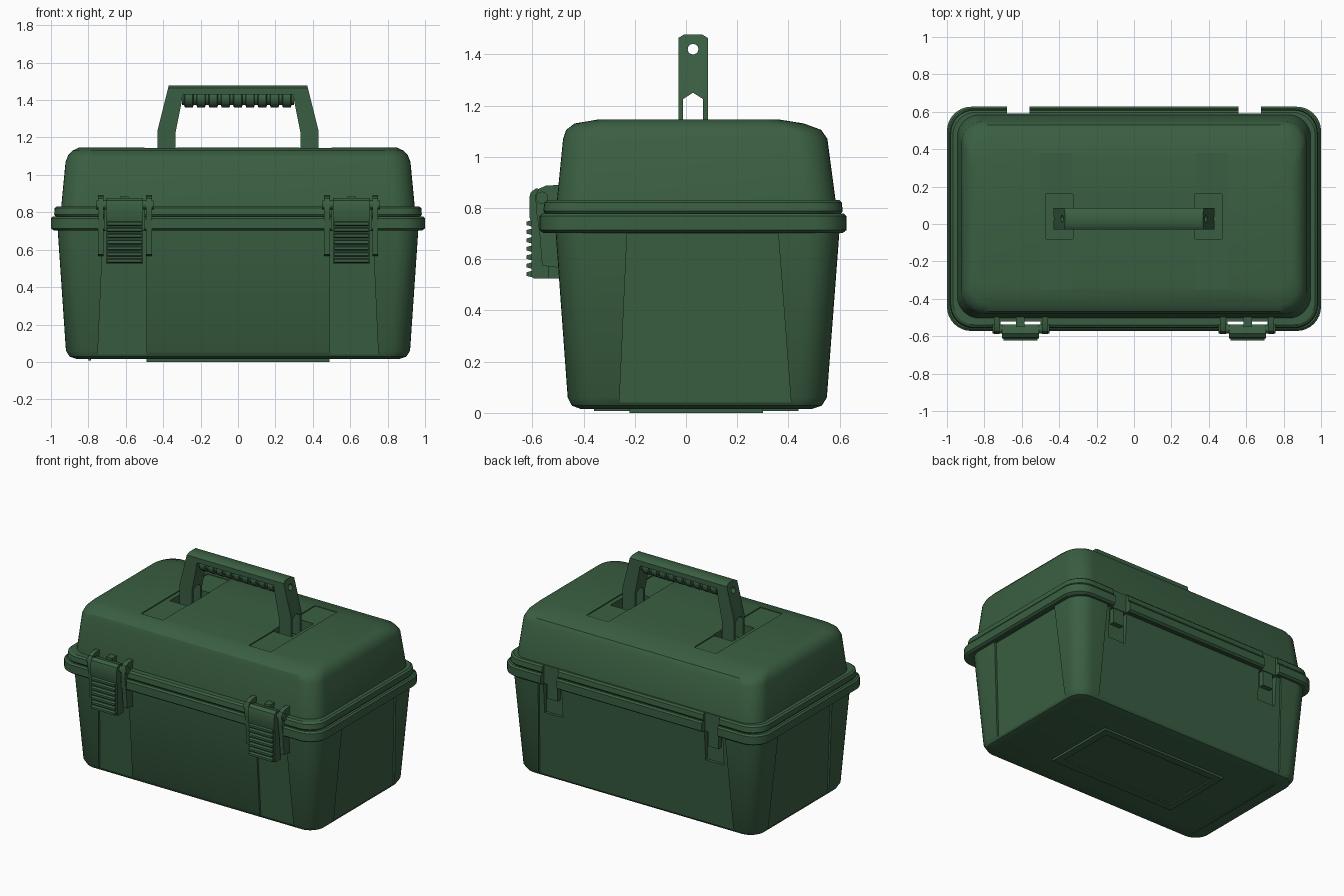
import bpy, bmesh, math
from mathutils import Vector

if "Cube" in bpy.data.objects:
    bpy.data.objects.remove(bpy.data.objects["Cube"])

green = bpy.data.materials.new("dark_green_plastic")
green.diffuse_color = (0.042, 0.114, 0.054, 1)
green.use_nodes = True
green.node_tree.nodes["Principled BSDF"].inputs["Base Color"].default_value = green.diffuse_color


def finish(name, bm):
    bmesh.ops.recalc_face_normals(bm, faces=bm.faces[:])
    me = bpy.data.meshes.new(name)
    bm.to_mesh(me)
    bm.free()
    me.materials.append(green)
    ob = bpy.data.objects.new(name, me)
    bpy.context.collection.objects.link(ob)
    return ob


def smooth(ob, angle=32):
    bpy.ops.object.select_all(action='DESELECT')
    ob.select_set(True)
    bpy.context.view_layer.objects.active = ob
    bpy.ops.object.shade_smooth_by_angle(angle=math.radians(angle))


def bridge(bm, a, b):
    n = len(a)
    for i in range(n):
        bm.faces.new((a[i], a[(i + 1) % n], b[(i + 1) % n], b[i]))


def loft(name, rings, seg=8):
    """Stack of rounded rectangles: (z, half_x, y0, y1, corner_radius)."""
    bm = bmesh.new()
    loops = []
    for z, hx, y0, y1, r in rings:
        loop = []
        for k, (cx, cy) in enumerate(((hx - r, y1 - r), (r - hx, y1 - r), (r - hx, y0 + r), (hx - r, y0 + r))):
            for i in range(seg + 1):
                a = math.pi / 2 * (k + i / seg)
                loop.append(bm.verts.new((cx + r * math.cos(a), cy + r * math.sin(a), z)))
        loops.append(loop)
    for a, b in zip(loops, loops[1:]):
        bridge(bm, a, b)
    bm.faces.new(loops[0])
    bm.faces.new(loops[-1])
    return finish(name, bm)


def extrude(name, pts, axis, a, b):
    """Extrude a profile: (y, z) along x, or (x, z) along y."""
    bm = bmesh.new()
    place = (lambda p, t: (t, p[0], p[1])) if axis == 'x' else (lambda p, t: (p[0], t, p[1]))
    la = [bm.verts.new(place(p, a)) for p in pts]
    lb = [bm.verts.new(place(p, b)) for p in pts]
    bridge(bm, la, lb)
    bm.faces.new(la)
    bm.faces.new(lb)
    return finish(name, bm)


def hull(name, pts):
    bm = bmesh.new()
    for p in pts:
        bm.verts.new(p)
    bmesh.ops.convex_hull(bm, input=bm.verts[:])
    bmesh.ops.dissolve_limit(bm, angle_limit=0.01, verts=bm.verts[:], edges=bm.edges[:])
    return finish(name, bm)


def box(name, x0, x1, y0, y1, z0, z1):
    return extrude(name, [(y0, z0), (y1, z0), (y1, z1), (y0, z1)], 'x', x0, x1)


def circle(cy, cz, r, n=16):
    return [(cy + r * math.cos(2 * math.pi * i / n), cz + r * math.sin(2 * math.pi * i / n)) for i in range(n)]


def cut(ob, cutters):
    for c in cutters:
        c.hide_render = True
        m = ob.modifiers.new("cut", 'BOOLEAN')
        m.operation, m.solver, m.object = 'DIFFERENCE', 'EXACT', c
        bpy.context.view_layer.objects.active = ob
        bpy.ops.object.modifier_apply(modifier=m.name)
        bpy.data.objects.remove(c)


def sx(s, a, b):
    return (a, b) if s > 0 else (-b, -a)


# tapered lower box with shallow wall panels and hinge pockets
body = loft("lower_box", [(0.015, 0.86, -0.41, 0.49, 0.08), (0.028, 0.9, -0.445, 0.53, 0.1),
                          (0.06, 0.92, -0.462, 0.55, 0.11), (0.72, 0.965, -0.51, 0.60, 0.12)])
cutters = []
d = 0.014
for s in (-1, 1):
    cutters.append(hull("front_panel", [(s * x, y, z) for z, w, o in ((0.04, -0.461, 0.75), (0.70, -0.5085, 0.72))
                                        for x in (0.49, o) for y in (w + d, w - 0.1)]))
    cutters.append(hull("side_panel", [(s * x, y, z) for z, w, y0, y1 in ((0.04, 0.919, -0.26, 0.41), (0.70, 0.9636, -0.23, 0.36))
                                       for x in (w - d, w + 0.1) for y in (y0, y1)]))
cutters.append(hull("back_panel", [(x * o, y, z) for z, w, o in ((0.04, 0.5485, 0.75), (0.70, 0.5985, 0.72))
                                   for x in (-1, 1) for y in (w - d, w + 0.1)]))
for s in (-1, 1):
    cutters.append(box("hinge_pocket", *sx(s, 0.55, 0.69), 0.55, 0.8, 0.49, 0.73))
cut(body, cutters)
smooth(body)

# double rim, notched for latches and hinges
rims = [loft("lower_rim", [(0.703, 0.985, -0.558, 0.613, 0.12), (0.714, 1.0, -0.572, 0.627, 0.13),
                           (0.768, 1.0, -0.572, 0.627, 0.13), (0.778, 0.99, -0.562, 0.617, 0.125)]),
        loft("lid_rim", [(0.778, 0.975, -0.55, 0.605, 0.12), (0.788, 0.983, -0.557, 0.612, 0.125),
                         (0.822, 0.98, -0.553, 0.608, 0.125), (0.832, 0.968, -0.54, 0.597, 0.12)])]
for rim in rims:
    cs = []
    for s in (-1, 1):
        cs.append(box("latch_notch", *sx(s, 0.5, 0.715), -0.8, -0.52, 0.6, 0.9))
        cs.append(box("hinge_notch", *sx(s, 0.56, 0.68), 0.59, 0.8, 0.6, 0.9))
    cut(rim, cs)
    smooth(rim)

# domed lid with handle wells and shallow channels
lid = loft("lid", [(0.80, 0.948, -0.507, 0.588, 0.12), (1.07, 0.922, -0.48, 0.552, 0.12),
                   (1.105, 0.908, -0.468, 0.528, 0.125), (1.13, 0.885, -0.435, 0.46, 0.12),
                   (1.146, 0.85, -0.34, 0.36, 0.08)])
cs = []
for s in (-1, 1):
    cs.append(box("channel", *sx(s, 0.33, 0.5), -0.35, 0.38, 1.139, 1.3))
    cs.append(box("well", *sx(s, 0.325, 0.47), -0.08, 0.16, 1.07, 1.3))
cut(lid, cs)
smooth(lid)

# carrying handle with forked legs, chamfered top and a bore
right = [(0.335, 1.08), (0.43, 1.08), (0.43, 1.24), (0.37, 1.478)]
inner = [(0.295, 1.43), (0.305, 1.37), (0.335, 1.22)]
half = inner + right
handle = extrude("handle", half + [(-x, z) for x, z in reversed(half)], 'y', -0.03, 0.085)
cut(handle, [
    extrude("leg_slot", [(-0.012, 1.0), (0.067, 1.0), (0.067, 1.225), (0.0275, 1.25), (-0.012, 1.225)], 'x', -0.6, 0.6),
    extrude("bore", circle(0.0275, 1.42, 0.021, 12), 'x', -0.6, 0.6),
    extrude("chamfer_front", [(-0.05, 1.452), (0.0, 1.482), (-0.05, 1.5)], 'x', -0.6, 0.6),
    extrude("chamfer_back", [(0.105, 1.452), (0.055, 1.482), (0.105, 1.5)], 'x', -0.6, 0.6)])
smooth(handle)

# hollow ribbed grip
steps = [(-0.3, 0.021), (-0.3, 0.04)]
for i in range(9):
    x = -0.288 + i * 0.0655
    steps += [(x, 0.04), (x + 0.004, 0.049), (x + 0.046, 0.049), (x + 0.05, 0.04)]
steps += [(0.3, 0.04), (0.3, 0.021)]
bm = bmesh.new()
loops = [[bm.verts.new((x, y, z)) for y, z in circle(0.0275, 1.42 - (r - 0.021) * 0.35, r)] for x, r in steps]
for a, b in zip(loops, loops[1:] + loops[:1]):
    bridge(bm, a, b)
smooth(finish("ribbed_grip", bm))

for s in (-1, 1):
    # latch: lever, hook, thumb ribs, side brackets and pin
    lever = [(-0.537, 0.865), (-0.585, 0.877), (-0.606, 0.862), (-0.612, 0.84), (-0.612, 0.765), (-0.604, 0.745),
             (-0.604, 0.54), (-0.596, 0.525), (-0.537, 0.525)]
    smooth(extrude("latch_lever", lever, 'x', *sx(s, 0.507, 0.707)))
    box("latch_hook", *sx(s, 0.585, 0.63), -0.55, -0.48, 0.525, 0.885)
    for i in range(7):
        z = 0.535 + i * 0.033
        extrude("latch_rib", [(-0.60, z - 0.006), (-0.622, z), (-0.622, z + 0.014), (-0.60, z + 0.02)],
                'x', *sx(s, 0.517, 0.697))
    bracket = [(-0.48, 0.89), (-0.545, 0.888), (-0.575, 0.875), (-0.588, 0.85), (-0.585, 0.79), (-0.572, 0.70),
               (-0.562, 0.575), (-0.48, 0.565)]
    for a, b in ((0.46, 0.492), (0.718, 0.748)):
        smooth(extrude("latch_bracket", bracket, 'x', *sx(s, a, b)))
    smooth(extrude("latch_pin", circle(-0.562, 0.84, 0.024), 'x', *sx(s, 0.452, 0.756)))
    # hinge tab at the back
    box("hinge_tab", *sx(s, 0.58, 0.66), 0.54, 0.585, 0.60, 0.80)

# base frame and end strip on the underside
frame = box("base_frame", -0.49, 0.49, -0.22, 0.30, 0.0, 0.03)
cut(frame, [box("frame_hole", -0.44, 0.44, -0.17, 0.25, -0.1, 0.009)])
box("base_strip", -0.80, -0.785, -0.36, 0.44, 0.008, 0.03)
